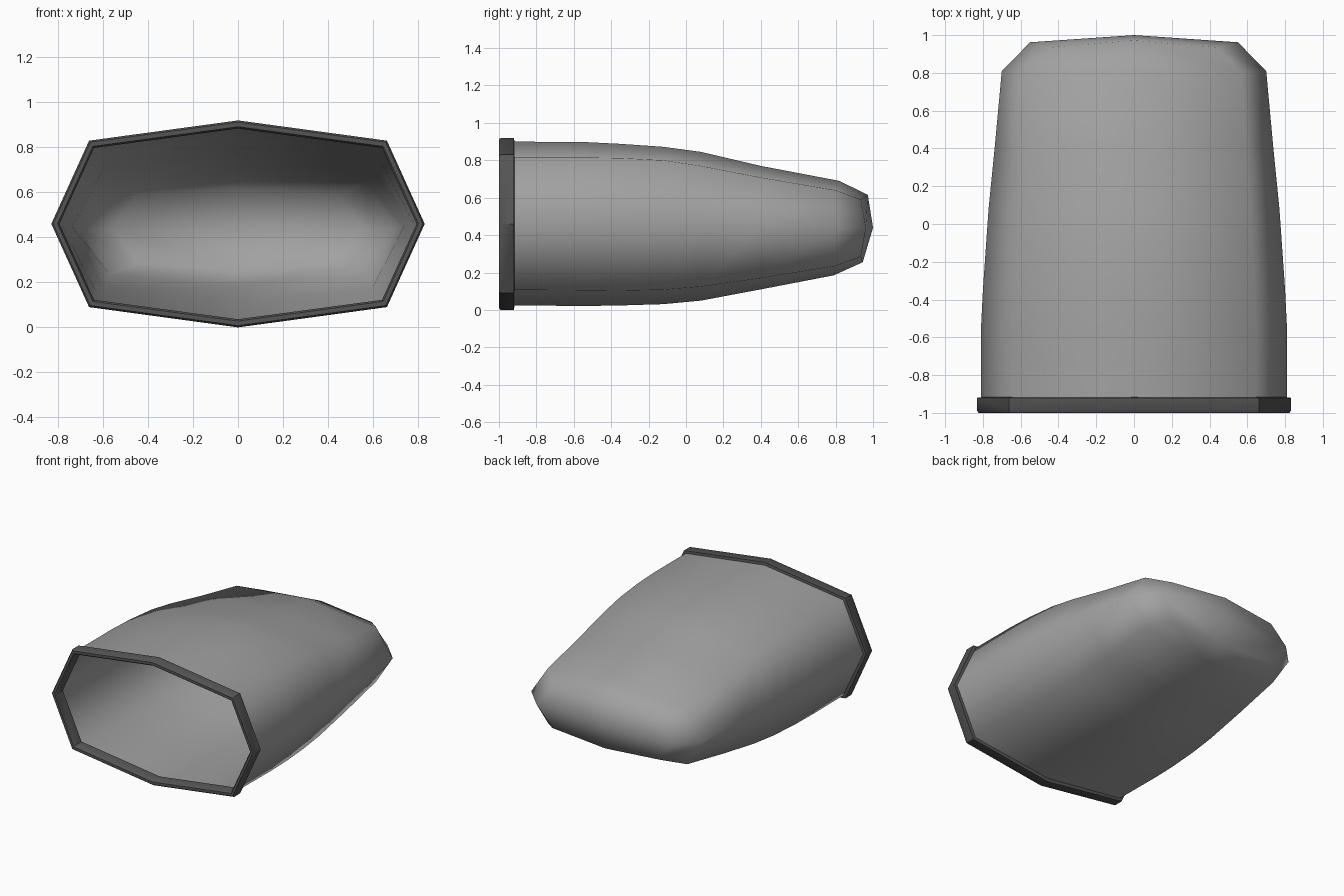
import bpy, bmesh, math

cube = bpy.data.objects.get("Cube")
if cube:
    bpy.data.objects.remove(cube, do_unlink=True)


def material(name, value):
    m = bpy.data.materials.new(name)
    m.use_nodes = True
    m.diffuse_color = (value, value, value, 1)
    bsdf = m.node_tree.nodes["Principled BSDF"]
    bsdf.inputs["Base Color"].default_value = (value, value, value, 1)
    bsdf.inputs["Roughness"].default_value = 0.6
    return m


def octagon(y, half_w, mid, corner_x, corner_top, corner_bottom, top, bottom,
            y_corner=None, y_top=None, y_bottom=None):
    """Eight-sided section, counter-clockwise seen from the front."""
    yc = y if y_corner is None else y_corner
    yt = y if y_top is None else y_top
    yb = y if y_bottom is None else y_bottom
    return [(half_w, y, mid), (corner_x, yc, corner_top), (0, yt, top),
            (-corner_x, yc, corner_top), (-half_w, y, mid),
            (-corner_x, yc, corner_bottom), (0, yb, bottom),
            (corner_x, yc, corner_bottom)]


def loft(name, sections, mat, tip=None, closed=False):
    """Bridge the sections; fan to a tip, or join last to first."""
    bm = bmesh.new()
    rings = [[bm.verts.new(p) for p in s] for s in sections]
    pairs = list(zip(rings, rings[1:]))
    if closed:
        pairs.append((rings[-1], rings[0]))
    for a, b in pairs:
        for i in range(8):
            j = (i + 1) % 8
            bm.faces.new((a[i], a[j], b[j], b[i]))
    if tip:
        t = bm.verts.new(tip)
        r = rings[-1]
        # four quads close the end
        for i in range(0, 8, 2):
            bm.faces.new((r[i], r[i + 1], r[(i + 2) % 8], t))
    bmesh.ops.recalc_face_normals(bm, faces=bm.faces)
    me = bpy.data.meshes.new(name)
    bm.to_mesh(me)
    bm.free()
    me.materials.append(mat)
    ob = bpy.data.objects.new(name, me)
    bpy.context.collection.objects.link(ob)
    return ob


grey = material("mid grey", 0.36)
dark = material("dark grey", 0.09)

# Tapering open shell
body = loft("shell", [
    octagon(-0.96, 0.81, 0.46, 0.645, 0.815, 0.108, 0.90, 0.025),
    octagon(-0.55, 0.81, 0.46, 0.645, 0.815, 0.105, 0.898, 0.021),
    octagon(-0.35, 0.80, 0.46, 0.638, 0.812, 0.103, 0.888, 0.024),
    octagon(-0.12, 0.784, 0.458, 0.625, 0.80, 0.108, 0.872, 0.031),
    octagon(0.08, 0.77, 0.455, 0.615, 0.77, 0.125, 0.845, 0.05),
    octagon(0.40, 0.738, 0.45, 0.595, 0.708, 0.17, 0.77, 0.11),
    octagon(0.81, 0.70, 0.44, 0.57, 0.64, 0.235, 0.69, 0.185,
            y_corner=0.80, y_top=0.82, y_bottom=0.79),
    octagon(0.962, 0.55, 0.44, 0.44, 0.59, 0.285, 0.615, 0.255,
            y_corner=0.935, y_top=0.972, y_bottom=0.945),
], grey, tip=(0, 1.0, 0.44))
for p in body.data.polygons:
    p.use_smooth = True


# Raised band around the mouth
def rim_section(y, inset):
    return octagon(y, 0.83 - inset, 0.46, 0.662 - 0.6 * inset,
                   0.83 - 0.9 * inset, 0.09 + 0.9 * inset,
                   0.92 - inset, inset)


rim = loft("mouth_rim", [
    rim_section(-0.99, 0.0), rim_section(-0.92, 0.0),
    rim_section(-0.915, 0.036), rim_section(-0.99, 0.036),
    rim_section(-1.0, 0.028), rim_section(-1.0, 0.008),
], dark, closed=True)
bpy.ops.object.select_all(action='DESELECT')
rim.select_set(True)
bpy.context.view_layer.objects.active = rim
bpy.ops.object.shade_smooth_by_angle(angle=math.radians(40))
